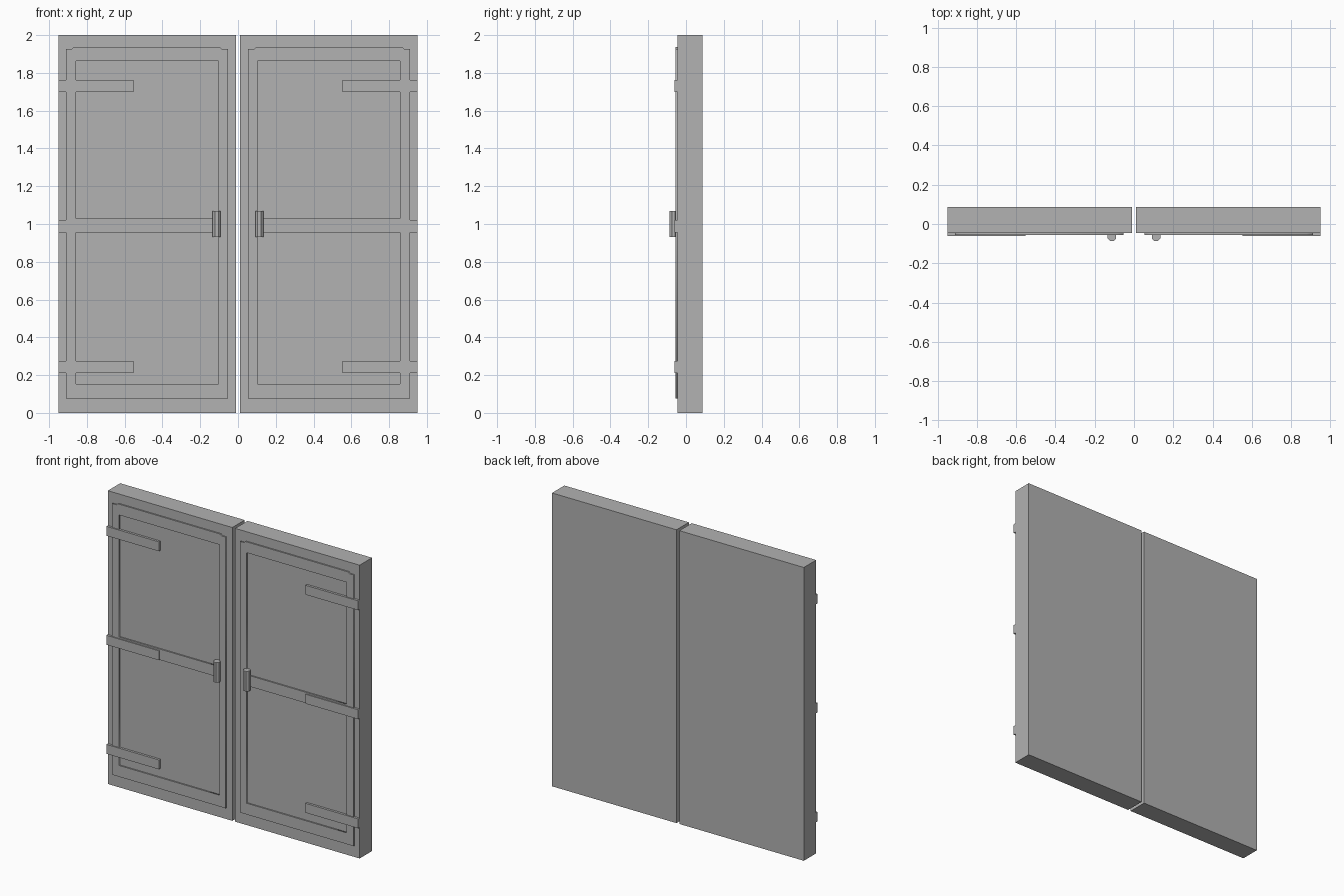
import bpy
import math
from mathutils import Matrix

if "Cube" in bpy.data.objects:
    bpy.data.objects.remove(bpy.data.objects["Cube"])

# One plain grey for everything
grey = bpy.data.materials.new("plain_grey")
grey.use_nodes = True
colour = (0.445, 0.445, 0.445, 1)
grey.diffuse_color = colour
grey.node_tree.nodes["Principled BSDF"].inputs["Base Color"].default_value = colour

BACK, FACE, FRAME, STRAP = 0.087, -0.046, -0.055, -0.062
EDGE = 0.95  # outer edge of each door


def box(name, x, y, z):
    """Box between (low, high) pairs."""
    bpy.ops.mesh.primitive_cube_add(size=1)
    ob = bpy.context.object
    ob.name = name
    spans = (x, y, z)
    size = [abs(b - a) for a, b in spans]
    centre = [(a + b) / 2 for a, b in spans]
    ob.data.transform(Matrix.Translation(centre) @ Matrix.Diagonal((*size, 1)))
    ob.data.materials.append(grey)
    return ob


def rectangle(x0, x1, z0, z1):
    return [(x0, z0), (x1, z0), (x1, z1), (x0, z1)]


def plate(name, loops, y0, y1):
    """Flat plate in the xz plane; inner loops become openings."""
    curve = bpy.data.curves.new(name, "CURVE")
    curve.dimensions = "2D"
    curve.fill_mode = "BOTH"
    curve.extrude = abs(y1 - y0) / 2
    for loop in loops:
        spline = curve.splines.new("POLY")
        spline.points.add(len(loop) - 1)
        for point, (x, z) in zip(spline.points, loop):
            point.co = (x, z, 0, 1)
        spline.use_cyclic_u = True
    ob = bpy.data.objects.new(name, curve)
    bpy.context.collection.objects.link(ob)
    ob.rotation_euler.x = math.pi / 2
    ob.location.y = (y0 + y1) / 2
    bpy.ops.object.select_all(action="DESELECT")
    ob.select_set(True)
    bpy.context.view_layer.objects.active = ob
    bpy.ops.object.convert(target="MESH")
    ob = bpy.context.object
    bpy.ops.object.transform_apply(location=True, rotation=True, scale=True)
    ob.data.materials.clear()
    ob.data.materials.append(grey)
    return ob


for side, s in (("left", 1), ("right", -1)):
    # Door slab
    box(f"{side}_door", (s * 0.011, s * EDGE), (FACE, BACK), (0, 2))

    # Raised frame with stepped top corners, a middle rail and two openings
    outline = [(0.054, 0.077), (0.911, 0.077), (0.911, 1.926), (0.88, 1.926),
               (0.87, 1.936), (0.095, 1.936), (0.085, 1.926), (0.054, 1.926)]
    loops = [outline,
             rectangle(0.102, 0.858, 0.154, 0.956),
             rectangle(0.102, 0.858, 1.03, 1.862)]
    plate(f"{side}_frame", [[(s * x, z) for x, z in loop] for loop in loops],
          FACE, FRAME)

    # Hinge straps
    for level, z in (("lower", 0.244), ("middle", 0.988), ("upper", 1.731)):
        box(f"{side}_{level}_hinge_strap", (s * 0.553, s * EDGE),
            (STRAP, FACE), (z - 0.032, z + 0.032))

    # Eight-sided upright handle
    bpy.ops.mesh.primitive_cylinder_add(
        vertices=8, radius=0.021 / math.cos(math.pi / 8), depth=0.138,
        location=(s * 0.113, -0.066, 1.001), rotation=(0, 0, math.pi / 8))
    handle = bpy.context.object
    handle.name = f"{side}_handle"
    handle.data.materials.append(grey)
